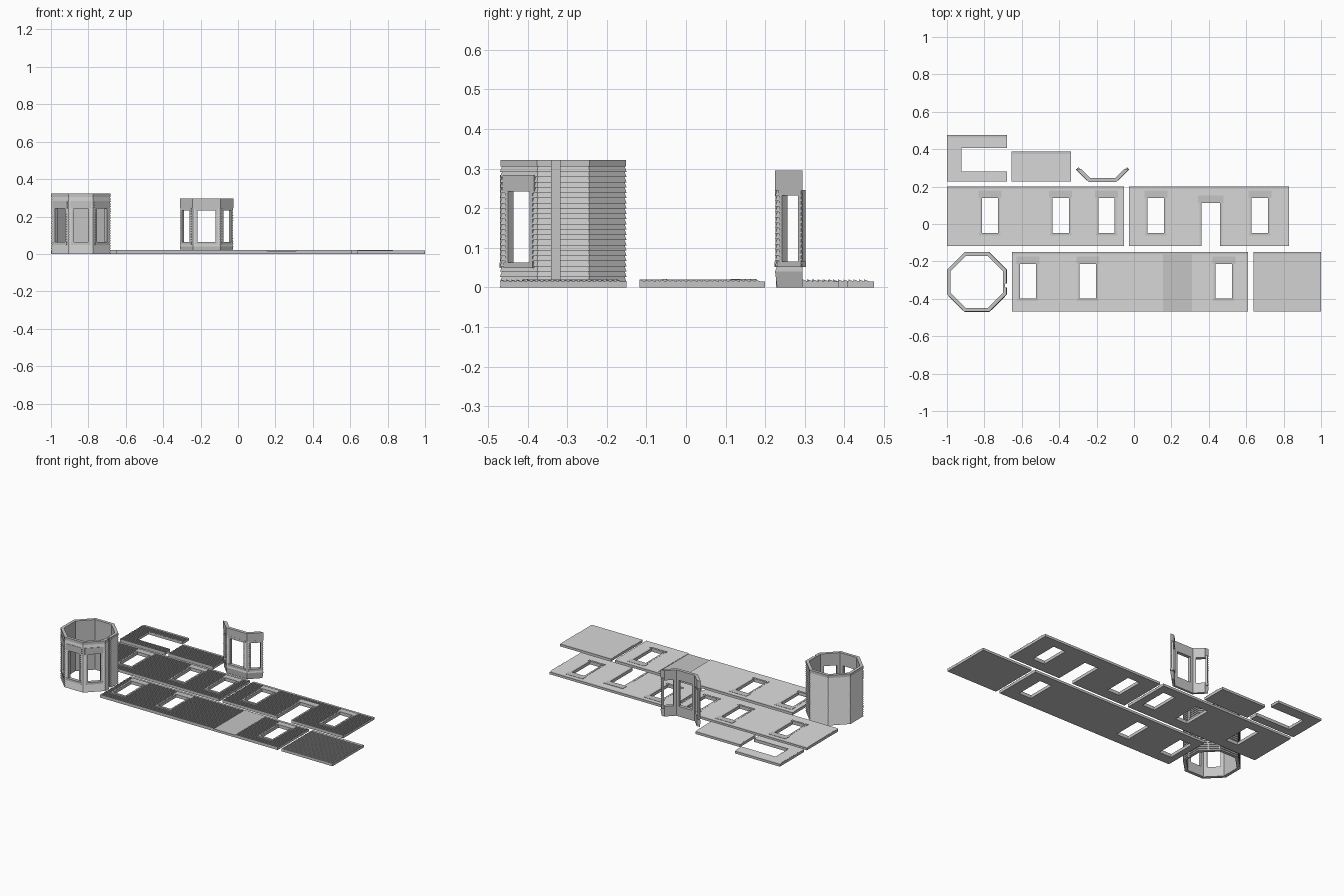
import bpy, bmesh, math
from mathutils import Vector, Matrix

if "Cube" in bpy.data.objects:
    bpy.data.objects.remove(bpy.data.objects["Cube"])

LO, HI = 0.015, 0.02          # thin and thick edge of the lapped boards
grey = bpy.data.materials.new("light_grey")
grey.diffuse_color = (0.56, 0.56, 0.56, 1)
grey.use_nodes = True
grey.node_tree.nodes["Principled BSDF"].inputs["Base Color"].default_value = grey.diffuse_color


def make(name, bm):
    bmesh.ops.recalc_face_normals(bm, faces=bm.faces)
    me = bpy.data.meshes.new(name)
    bm.to_mesh(me)
    bm.free()
    me.materials.append(grey)
    ob = bpy.data.objects.new(name, me)
    bpy.context.collection.objects.link(ob)
    return ob


def profile(height, v0, v1, cap=LO, hi=HI, pitch=0.0134):
    """Wall section as (depth, height) points, with lapped boards from v0 to v1."""
    n = max(1, round((v1 - v0) / pitch))
    p = (v1 - v0) / n
    pts = [(0, 0), (LO, 0)]
    for i in range(n):
        pts += [(hi, v0 + i * p), (LO, v0 + (i + 1) * p)]
    pts += [(cap, v1), (cap, height), (0, height)]
    return [q for i, q in enumerate(pts) if q != pts[i - 1]]


def sweep(name, pts, stations, closed=False):
    """Run a wall section through the stations, each mapping (depth, height) to a point."""
    bm = bmesh.new()
    rings = [[bm.verts.new(s(w, v)) for w, v in pts] for s in stations]
    n = len(pts)
    for a, b in zip(rings, rings[1:] + (rings[:1] if closed else [])):
        for i in range(n):
            j = (i + 1) % n
            bm.faces.new((a[i], a[j], b[j], b[i]))
    if not closed:
        bm.faces.new(rings[0])
        bm.faces.new(rings[-1])
    return make(name, bm)


def box(bm, frame, u0, u1, v0, v1, w0, w1):
    m = (frame @ Matrix.Translation(((u0 + u1) / 2, (v0 + v1) / 2, (w0 + w1) / 2))
         @ Matrix.Diagonal((u1 - u0, v1 - v0, w1 - w0, 1)))
    bmesh.ops.create_cube(bm, size=1, matrix=m)


def window(cut, trim, frame, uc, width, v0, v1, lintel=0.04, over=0.018, sill=True):
    """Opening with jambs, a tall lintel and a sill."""
    a, b = uc - width / 2, uc + width / 2
    box(cut, frame, a, b, v0, v1, -0.02, 0.05)
    top = HI + 0.0005
    bot = max(v0, 0)
    box(trim, frame, a - 0.011, a, bot, v1, 0.004, top - 0.001)
    box(trim, frame, b, b + 0.011, bot, v1, 0.004, top - 0.001)
    box(trim, frame, a - over, b + over, v1, v1 + lintel, 0.004, top)
    if sill:
        box(trim, frame, a - 0.014, b + 0.014, v0 - 0.014, v0, 0.004, top + 0.001)


def carve(ob, cut):
    cutter = make("cutter", cut)
    mod = ob.modifiers.new("openings", "BOOLEAN")
    mod.operation, mod.solver, mod.object = "DIFFERENCE", "EXACT", cutter
    bpy.context.view_layer.update()
    dg = bpy.context.evaluated_depsgraph_get()
    me = bpy.data.meshes.new_from_object(ob.evaluated_get(dg))
    ob.modifiers.clear()
    ob.data = me
    bpy.data.objects.remove(cutter)


def panel(name, x0, x1, y0, y1, windows=(), doors=(), cuts=(), hi=HI):
    """Flat-lying wall panel; windows and doors are given by centre x."""
    h = y1 - y0
    ob = sweep(name, profile(h, 0, h - 0.012, hi=hi),
               [lambda w, v, x=x: Vector((x, y0 + v, w)) for x in (x0, x1)])
    frame = Matrix.Translation((0, y0, 0))
    cut, trim = bmesh.new(), bmesh.new()
    for c in windows:
        window(cut, trim, frame, c, 0.087, 0.07, 0.255)
    for c in doors:
        window(cut, trim, frame, c, 0.1, -0.02, 0.23, sill=False)
    for c in cuts:
        box(cut, frame, *c)
    if cut.verts:
        carve(ob, cut)
    else:
        cut.free()
    if trim.verts:
        make(name + "_trim", trim)
    else:
        trim.free()


# Flat panels
panel("side_wall_left", -1.0, -0.053, -0.117, 0.2, windows=(-0.77, -0.392, -0.147))
panel("door_wall", -0.027, 0.83, -0.117, 0.2, windows=(0.117, 0.673), doors=(0.411,))
panel("side_wall_long", -0.653, 0.61, -0.468, -0.15, windows=(-0.567, -0.247, 0.48),
      cuts=[(0.155, 0.31, -0.1, 0.5, 0.0148, 0.05)])
panel("plain_wall", 0.638, 1.0, -0.468, -0.15, hi=0.018)
panel("notched_wall", -1.0, -0.68, 0.227, 0.475,
      cuts=[(-0.923, -0.5, 0.053, 0.18, -0.05, 0.05)])
panel("small_wall", -0.655, -0.337, 0.227, 0.387)


def upright(origin, normal):
    """Frame of a standing wall: along, up, outward."""
    z = Vector((0, 0, 1))
    u = z.cross(normal)
    m = Matrix((u, z, normal)).transposed().to_4x4()
    m.translation = origin
    return m


# Eight-sided tower, windows in the three front faces and a groove on the right
centre, apothem, k = Vector((-0.84, -0.31, 0)), 0.16 - HI, math.cos(math.pi / 8)


def tower_corner(i):
    a = math.pi / 8 + i * math.pi / 4
    d = Vector((math.cos(a), math.sin(a), 0)) / k
    return lambda w, v: centre + d * (apothem + w) + Vector((0, 0, v))


tower = sweep("tower", profile(0.322, 0, 0.305, cap=HI - 0.001),
              [tower_corner(i) for i in range(8)], closed=True)
cut, trim = bmesh.new(), bmesh.new()
for deg in (225, 270, 315):
    n = Vector((math.cos(math.radians(deg)), math.sin(math.radians(deg)), 0))
    window(cut, trim, upright(centre + n * apothem, n), 0, 0.076, 0.063, 0.242, 0.042)
right = Vector((1, 0, 0))
box(cut, upright(centre + right * apothem, right), -0.03, -0.008, -0.05, 0.4, 0.01, 0.05)
carve(tower, cut)
make("tower_trim", trim)

# Three-sided bay, mitred corners and ends cut flush with its back
bx, by, half, deep = -0.168, 0.225, 0.074, 0.069
t = math.tan(math.pi / 8)


def bay_end(s):
    return lambda w, v: Vector((bx + s * (half + deep - (HI - w) * math.sqrt(2)), by + deep, v))


def bay_corner(s):
    return lambda w, v: Vector((bx + s * (half - (HI - w) * t), by + HI - w, v))


bay = sweep("bay", profile(0.295, 0.04, 0.245, cap=HI),
            [bay_end(-1), bay_corner(-1), bay_corner(1), bay_end(1)])
cut, trim = bmesh.new(), bmesh.new()
front = Vector((0, -1, 0))
window(cut, trim, upright(Vector((bx, by + HI, 0)), front), 0, 0.095, 0.065, 0.232, 0.014, 0.014)
for s in (-1, 1):
    n = Vector((s, -1, 0)).normalized()
    mid = Vector((bx + s * (half + deep / 2 + 0.003), by + deep / 2 + 0.003, 0))
    window(cut, trim, upright(mid - n * HI, n), 0, 0.056, 0.065, 0.232, 0.014, 0.012)
carve(bay, cut)
make("bay_trim", trim)
